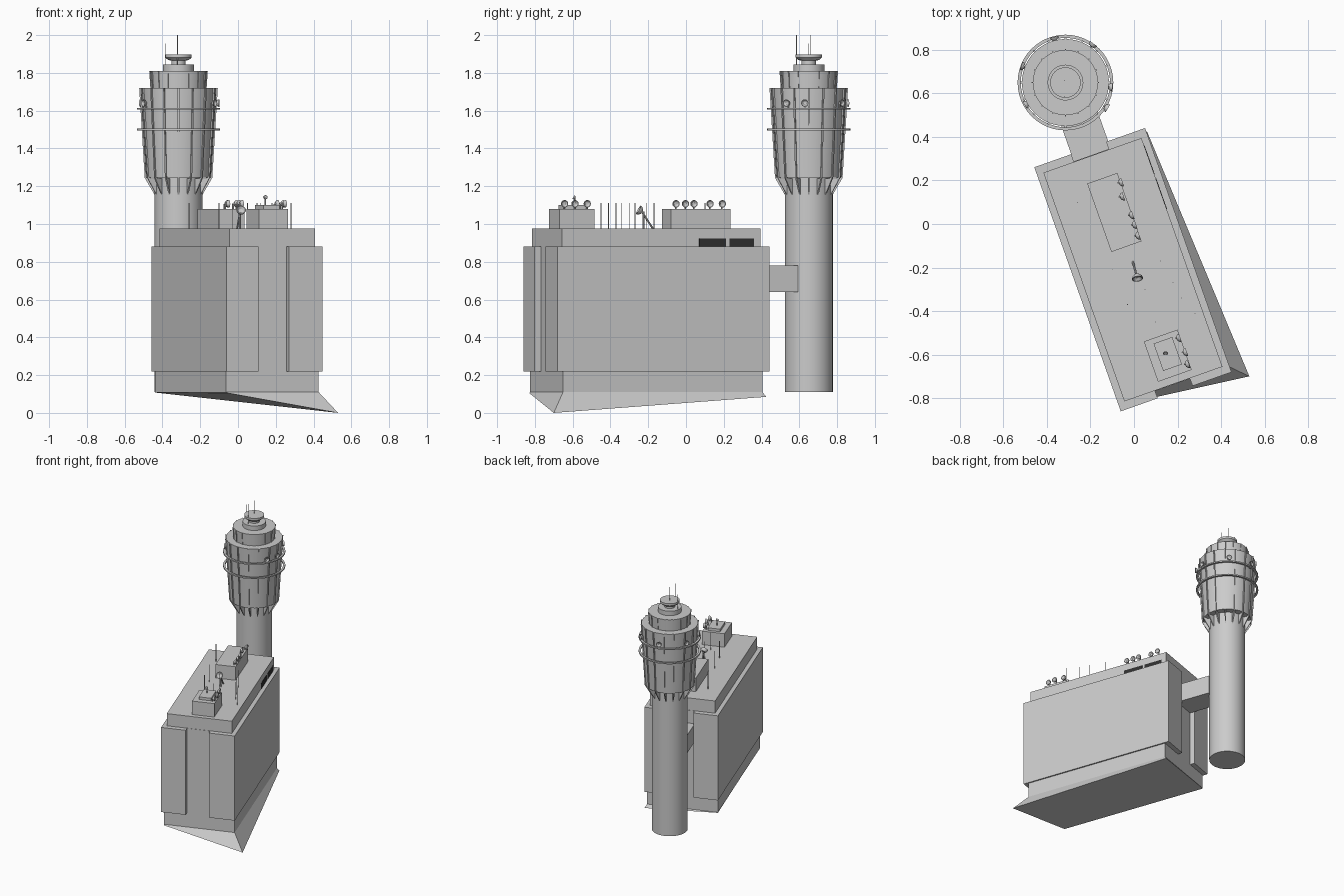
import bpy, bmesh, math
from mathutils import Vector, Matrix

if "Cube" in bpy.data.objects:
    bpy.data.objects.remove(bpy.data.objects["Cube"])

# Local frame of the rotated block: y runs along its length, tower sits on the axis
SITE = Matrix.Translation((-0.005, -0.21, 0)) @ Matrix.Rotation(math.radians(19.5), 4, 'Z')
TOWER = Vector((-0.315, 0.65, 0))


def add(name, bm, smooth=False):
    bmesh.ops.recalc_face_normals(bm, faces=bm.faces)
    me = bpy.data.meshes.new(name)
    bm.to_mesh(me)
    bm.free()
    ob = bpy.data.objects.new(name, me)
    bpy.context.collection.objects.link(ob)
    if smooth:
        bpy.ops.object.select_all(action='DESELECT')
        ob.select_set(True)
        bpy.context.view_layer.objects.active = ob
        bpy.ops.object.shade_smooth_by_angle(angle=math.radians(30))
    return ob


def prism(name, pts, z0, z1):
    """Extruded outline in the block's local frame."""
    bm = bmesh.new()
    f = bm.faces.new([bm.verts.new(SITE @ Vector((x, y, z0))) for x, y in pts])
    r = bmesh.ops.extrude_face_region(bm, geom=[f])
    vs = [v for v in r['geom'] if isinstance(v, bmesh.types.BMVert)]
    bmesh.ops.translate(bm, verts=vs, vec=(0, 0, z1 - z0))
    return add(name, bm)


def box(name, x0, x1, y0, y1, z0, z1):
    return prism(name, [(x0, y0), (x1, y0), (x1, y1), (x0, y1)], z0, z1)


def lathe(name, prof, pos=TOWER, rot=None, n=48, closed=False):
    """Revolve an (r, z) profile; r = 0 ends become poles."""
    bm = bmesh.new()
    vs = [bm.verts.new((r, 0, z)) for r, z in prof]
    es = [bm.edges.new(p) for p in zip(vs, vs[1:])]
    if closed:
        es.append(bm.edges.new((vs[-1], vs[0])))
    bmesh.ops.spin(bm, geom=vs + es, axis=(0, 0, 1), cent=(0, 0, 0),
                   angle=2 * math.pi, steps=n)
    bmesh.ops.remove_doubles(bm, verts=bm.verts, dist=1e-5)
    bm.transform(Matrix.Translation(pos) @ (rot or Matrix()))
    return add(name, bm, True)


def rod(name, a, b, r=0.002):
    a, b = Vector(a), Vector(b)
    q = (b - a).to_track_quat('Z', 'Y').to_matrix().to_4x4()
    return lathe(name, [(0, 0), (r, 0), (r, (b - a).length), (0, (b - a).length)], a, q, 8)


def dish(name, pos, facing, r=0.02):
    q = Vector(facing).to_track_quat('Z', 'Y').to_matrix().to_4x4()
    prof = [(0, -0.5), (0.5, -0.42), (0.9, 0), (1, 0.4), (0.85, 0.4), (0.45, 0), (0, -0.1)]
    return lathe(name, [(a * r, b * r) for a, b in prof], Vector(pos), q, 16)


def fins(name, prof, count, t):
    """Radial plates around the tower from an (r, z) outline."""
    bm = bmesh.new()
    for i in range(count):
        m = Matrix.Translation(TOWER) @ Matrix.Rotation(2 * math.pi * i / count, 4, 'Z')
        a = [bm.verts.new(m @ Vector((r, -t / 2, z))) for r, z in prof]
        b = [bm.verts.new(m @ Vector((r, t / 2, z))) for r, z in prof]
        bm.faces.new(a)
        bm.faces.new(b[::-1])
        for k in range(len(a)):
            j = (k + 1) % len(a)
            bm.faces.new((a[k], a[j], b[j], b[k]))
    return add(name, bm)


# Main block: base, cladding with end recesses, upper storey
box("block_base", -0.26, 0.26, -0.56, 0.56, 0.11, 0.22)
prism("block_cladding", [(-.27, -.595), (-.09, -.595), (-.09, -.56), (.08, -.56), (.08, -.595),
                         (.27, -.595), (.27, .595), (.08, .595), (.08, .56), (-.09, .56),
                         (-.09, .595), (-.27, .595)], 0.22, 0.88)
box("block_top_storey", -0.239, 0.239, -0.5575, 0.5575, 0.88, 0.975)

# Sloping ground wedge under the block
bm = bmesh.new()
top = [bm.verts.new(SITE @ Vector((x, y, 0.11))) for x, y in
       [(-.26, -.56), (.26, -.56), (.26, .56), (-.26, .56)]]
low = [bm.verts.new(p) for p in [(-.055, -.83, .105), (.53, -.70, 0),
                                 (.06, .425, .085), (-.44, .235, .108)]]
bm.faces.new(top)
bm.faces.new(low[::-1])
for i in range(4):
    j = (i + 1) % 4
    bm.faces.new((top[i], low[i], low[j], top[j]))
add("ground_wedge", bm)

# Bridge to the tower and roof houses
box("bridge", -0.09, 0.09, 0.55, 0.82, 0.64, 0.78)
box("roof_house_back", -0.066, 0.081, 0.11, 0.443, 0.975, 1.08)
box("roof_house_front", -0.063, 0.101, -0.524, -0.328, 0.975, 1.08)
box("roof_house_cap", -0.024, 0.067, -0.485, -0.352, 1.08, 1.10)

# Louvred vents on the right side
for y0, y1 in ((0.212, 0.361), (0.382, 0.52)):
    vent = box("vent", 0.235, 0.241, y0, y1, 0.88, 0.924)
    mat = bpy.data.materials.get("dark_vent") or bpy.data.materials.new("dark_vent")
    mat.diffuse_color = (0.03, 0.03, 0.03, 1)
    mat.use_nodes = True
    mat.node_tree.nodes["Principled BSDF"].inputs["Base Color"].default_value = mat.diffuse_color
    vent.data.materials.append(mat)

# Tower shaft and head
lathe("tower_shaft", [(0, .11), (.127, .11), (.127, 1.26), (0, 1.26)])
lathe("tower_head", [(0, 1.245), (.172, 1.245), (.200, 1.72), (.145, 1.72), (.15, 1.81),
                     (.082, 1.81), (.082, 1.845), (0, 1.845)])
lathe("tower_cap", [(0, 1.84), (.038, 1.84), (.038, 1.865), (.055, 1.868), (.07, 1.882),
                    (.07, 1.898), (0, 1.898)])
fins("head_fins", [(.12, 1.155), (.127, 1.155), (.179, 1.245), (.208, 1.72), (.19, 1.72),
                   (.16, 1.24), (.12, 1.24)], 16, 0.008)
fins("crown_fins", [(.135, 1.72), (.149, 1.72), (.155, 1.81), (.135, 1.81)], 16, 0.006)
for z in (1.50, 1.61):
    lathe("head_ring", [(.205, z - .005), (.22, z - .005), (.22, z + .005), (.205, z + .005)],
          closed=True)

# Dishes around the tower head
for x, y in [(-.365, .852), (-.19, .822), (-.107, .63), (-.127, .535), (-.495, .55), (-.51, .725)]:
    out = Vector((x, y, 0)) - TOWER
    dish("tower_dish", (x, y, 1.64), out)
    rod("tower_dish_post", (x - out.x * .06, y - out.y * .06, 1.61),
        (x - out.x * .06, y - out.y * .06, 1.64), .004)

# Dishes on the roof houses
for x, y in [(-.06, .19), (-.055, .125), (-.012, .04), (.002, -.005), (.017, -.055),
             (.205, -.525), (.235, -.59), (.245, -.645)]:
    dish("roof_dish", (x, y, 1.107), (1, .35, 0))
    rod("roof_dish_post", (x - .012, y, 1.08), (x - .012, y, 1.107), .004)

# Large tilted dish with its stay, and the ball mast
dish("large_roof_dish", (.015, -.243, 1.07), (.15, -.85, .5), .026)
rod("large_dish_post", (.01, -.225, .975), (.01, -.225, 1.065), .005)
rod("large_dish_stay", (-.005, -.175, .975), (.01, -.23, 1.06), .005)
rod("mast", (.145, -.59, 1.10), (.145, -.59, 1.14), .004)
dish("mast_dish", (.145, -.592, 1.14), (0, -1, .6), .012)

# Thin aerials on roof and tower
for x, y in [(.10, -.45), (.28, -.41), (-.03, -.37), (.22, -.34), (.05, -.30),
             (.18, -.27), (-.10, -.21), (.12, -.17)]:
    rod("roof_aerial", (x, y, .975), (x, y, 1.11))
rod("roof_aerial", (-.26, .1, .975), (-.26, .1, 1.11))
for x, y, z in [(-.32, .585, 2.0), (-.32, .66, 2.0), (-.385, .65, 1.955)]:
    rod("tower_aerial", (x, y, 1.84), (x, y, z))
